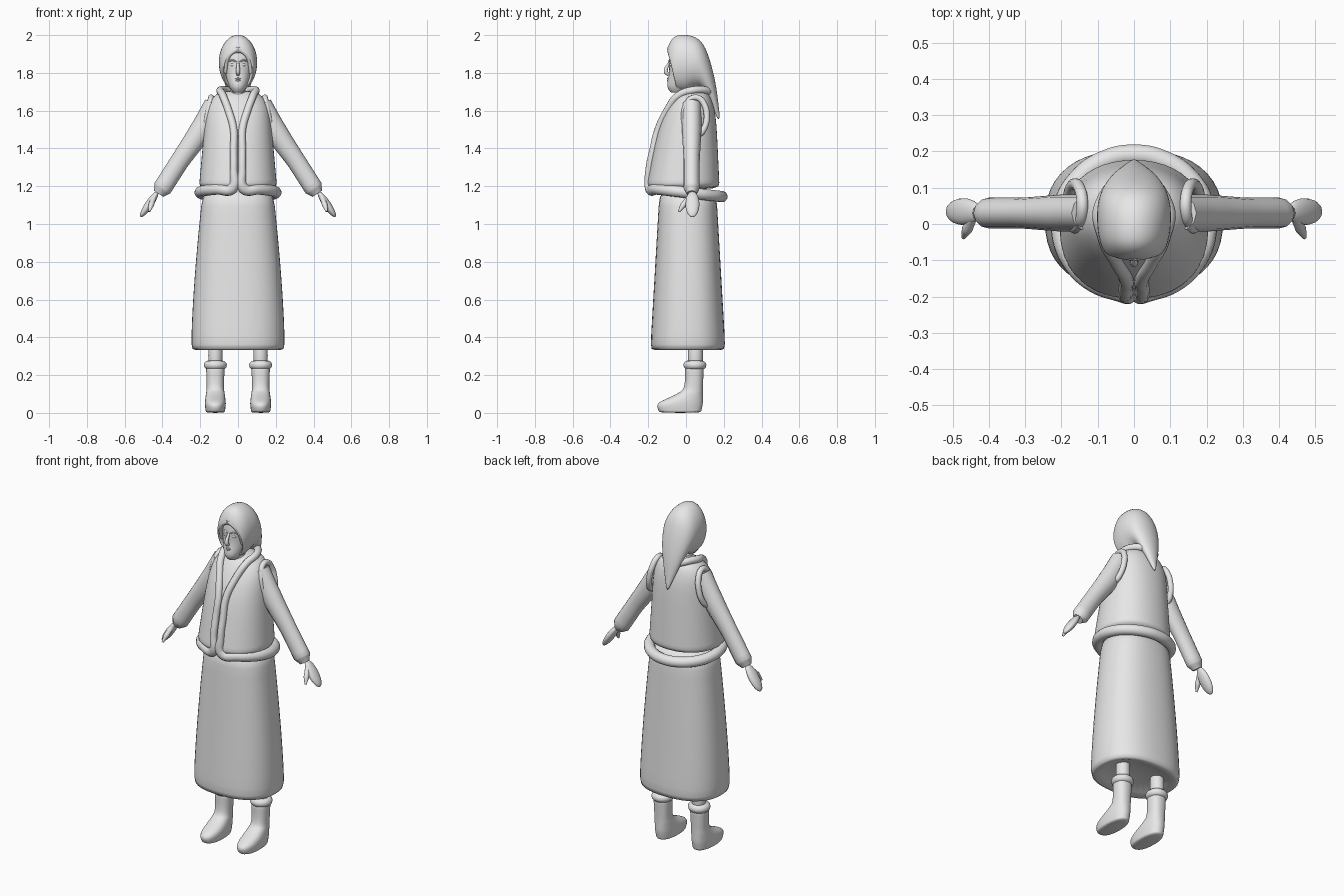
import bpy, bmesh, math
from mathutils import Vector, Matrix

cube = bpy.data.objects.get("Cube")
if cube:
    bpy.data.objects.remove(cube, do_unlink=True)

shade = 0.8
grey = bpy.data.materials.new("plain_grey")
grey.use_nodes = True
grey.diffuse_color = (shade, shade, shade, 1)
grey.node_tree.nodes["Principled BSDF"].inputs["Base Color"].default_value = (shade, shade, shade, 1)


def finish(name, mesh):
    """Put a mesh in the scene with the material and smooth shading."""
    part = bpy.data.objects.new(name, mesh)
    bpy.context.collection.objects.link(part)
    mesh.materials.clear()
    mesh.materials.append(grey)
    for face in mesh.polygons:
        face.use_smooth = True
    return part


def blend(keys, steps=4):
    """Pass a smooth spline through a few key rows of numbers."""
    rows = [Vector(key) for key in (keys[0], *keys, keys[-1])]
    result = []
    for a, b, c, d in zip(rows, rows[1:], rows[2:], rows[3:]):
        for step in range(steps):
            t = step / steps
            result.append(b + (c - a) * (t / 2) + (a * 2 - b * 5 + c * 4 - d) * (t * t / 2)
                          + (b * 3 - a - c * 3 + d) * (t ** 3 / 2))
    return result + [rows[-1]]


def loft(name, rings, power=2, segments=24):
    """Skin closed rings given as (centre, u axis, v axis)."""
    bm = bmesh.new()
    loops = []
    for centre, u, v in rings:
        loop = []
        for i in range(segments):
            angle = math.tau * i / segments
            ca, sa = math.cos(angle), math.sin(angle)
            ca = math.copysign(abs(ca) ** (2 / power), ca)
            sa = math.copysign(abs(sa) ** (2 / power), sa)
            loop.append(bm.verts.new(centre + u * ca + v * sa))
        loops.append(loop)
    for lower, upper in zip(loops, loops[1:]):
        for i in range(segments):
            bm.faces.new((lower[i - 1], lower[i], upper[i], upper[i - 1]))
    bm.faces.new(loops[0])
    bm.faces.new(loops[-1])
    bmesh.ops.recalc_face_normals(bm, faces=bm.faces)
    mesh = bpy.data.meshes.new(name)
    bm.to_mesh(mesh)
    bm.free()
    finish(name, mesh).modifiers.new("rounding", 'SUBSURF').levels = 1


def stack(name, levels, x=0, power=2):
    """Loft of level rings: height, centre y, half depth, half width."""
    loft(name, [(Vector((x, y, z)), Vector((width, 0, 0)), Vector((0, depth, 0)))
                for z, y, depth, width in levels], power)


def tube(name, points, radii, cyclic=False, flat=1, side=1):
    """Smooth round tube; flat squeezes it in y around its first point."""
    curve = bpy.data.curves.new(name, 'CURVE')
    curve.dimensions = '3D'
    curve.bevel_depth = 1
    curve.resolution_u = 6
    curve.use_fill_caps = True
    spline = curve.splines.new('BEZIER')
    spline.bezier_points.add(len(points) - 1)
    spline.use_cyclic_u = cyclic
    if not isinstance(radii, list):
        radii = [radii] * len(points)
    for knot, (x, y, z), radius in zip(spline.bezier_points, points, radii):
        knot.co = (x * side, y, z)
        knot.radius = radius
        knot.handle_left_type = knot.handle_right_type = 'AUTO'
    path = bpy.data.objects.new(name + "_path", curve)
    bpy.context.collection.objects.link(path)
    graph = bpy.context.evaluated_depsgraph_get()
    mesh = bpy.data.meshes.new_from_object(path.evaluated_get(graph))
    bpy.data.objects.remove(path, do_unlink=True)
    middle = points[0][1]
    for vert in mesh.vertices:
        vert.co.y = middle + (vert.co.y - middle) * flat
    finish(name, mesh)


def ball(name, centre, size, tilt=0):
    bm = bmesh.new()
    place = Matrix.Translation(centre) @ Matrix.Rotation(tilt, 4, 'Y') @ Matrix.Diagonal((*size, 1))
    bmesh.ops.create_uvsphere(bm, u_segments=20, v_segments=12, radius=1, matrix=place)
    mesh = bpy.data.meshes.new(name)
    bm.to_mesh(mesh)
    bm.free()
    finish(name, mesh)


# Skirt: narrows towards the waist, with a shallow hollow underneath
skirt = [(0.37, 0.01, 0.1, 0.15), (0.32, 0.01, 0.19, 0.24)]
for i in range(9):
    t = i / 8
    skirt.append((0.35 + 0.85 * t, 0.01, 0.2 - 0.05 * t, 0.25 - 0.065 * t ** 1.5))
stack("skirt", skirt, power=2.4)


# Vest: full belly in front, flatter back, rounding in at the shoulders
def belly(t):
    return 0.215 - 0.1 * t - 0.09 * t ** 5


hem_height, vest_height = 1.18, 0.53
vest = []
for i in range(15):
    t = i / 14
    front, back = belly(t), 0.18 - 0.025 * t - 0.045 * t ** 8
    width = 0.21 * (1 - 0.23 * t - 0.34 * t ** 12)
    vest.append((hem_height + vest_height * t, (back - front) / 2, (back + front) / 2, width))
stack("vest", vest, power=2.2)

# Rolled trim: collar, front edge and hem as one mirrored loop
edge = [(0, 0.13, 1.7), (0.09, 0.05, 1.71), (0.08, -0.04, 1.68), (0.05, -0.1, 1.6)]
for t in (0.6, 0.4, 0.2):
    edge.append((0.023, -belly(t), hem_height + vest_height * t))
thickness = [0.02] * len(edge)
for i in range(8):
    angle = 0.15 + (math.pi - 0.15) * i / 7
    edge.append((0.2 * math.sin(angle), -0.19 * math.cos(angle), 1.167 + 0.022 * math.cos(angle)))
    thickness.append(0.03)
other_edge = [(-x, y, z) for x, y, z in edge[-2:0:-1]]
tube("vest_trim", edge + other_edge, thickness + thickness[-2:0:-1], cyclic=True)

# Neck and head
stack("neck", [(1.62, 0, 0.05, 0.045), (1.7, 0, 0.042, 0.038), (1.78, 0, 0.042, 0.038)])
stack("head", blend([(1.695, -0.05, 0.03, 0.025), (1.73, -0.04, 0.06, 0.048),
                     (1.8, -0.02, 0.07, 0.07), (1.87, -0.02, 0.07, 0.078),
                     (1.93, -0.02, 0.06, 0.06)]))

# Headscarf: top y and z, underside y and z, half width, from face to pointed tail
scarf = blend([(-0.05, 1.9, 0, 1.75, 0.06), (-0.1, 1.92, -0.05, 1.71, 0.08),
               (-0.05, 2, 0, 1.7, 0.1), (0.08, 1.97, 0.04, 1.72, 0.1),
               (0.15, 1.78, 0.09, 1.71, 0.07), (0.18, 1.56, 0.17, 1.55, 0.005)])
loft("headscarf", [(Vector((0, top_y + low_y, top_z + low_z)) / 2, Vector((width, 0, 0)),
                    Vector((0, top_y - low_y, top_z - low_z)) / 2)
                   for top_y, top_z, low_y, low_z, width in scarf])

# Nose and lips
tube("nose", [(0, -0.085, 1.86), (0, -0.106, 1.805), (0, -0.09, 1.79)], [0.006, 0.012, 0.008])
for name, z in (("upper_lip", 1.77), ("lower_lip", 1.76)):
    tube(name, [(-0.02, -0.087, z), (0, -0.095, z), (0.02, -0.087, z)], [0.002, 0.005, 0.002])

for label, side in (("left", 1), ("right", -1)):
    # Eye, brow and parted hair
    ball(label + "_eye", (0.028 * side, -0.077, 1.843), (0.013, 0.01, 0.009))
    tube(label + "_brow", [(0.01, -0.09, 1.86), (0.03, -0.085, 1.867), (0.05, -0.07, 1.86)],
         0.004, side=side)
    tube(label + "_hair", [(0, -0.09, 1.93), (0.05, -0.08, 1.89), (0.07, -0.05, 1.8)],
         0.012, side=side)

    # Sleeve gathered at the wrist, and the armhole roll
    arm = [(0.12, 1.63), (0.2, 1.49), (0.31, 1.33), (0.4, 1.19), (0.42, 1.16)]
    tube(label + "_sleeve", [(x, 0.03, z) for x, z in arm],
         [0.06, 0.06, 0.05, 0.05, 0.03], flat=0.85, side=side)
    hole = []
    for i in range(10):
        up, along = math.sin(math.tau * i / 10), math.cos(math.tau * i / 10)
        hole.append((0.162 - 0.02 * up, 0.05 + 0.06 * along, 1.57 + 0.1 * up))
    tube(label + "_armhole_trim", hole, 0.016, cyclic=True, side=side)

    # Mitten hand
    ball(label + "_hand", (0.47 * side, 0.034, 1.105), (0.021, 0.037, 0.082),
         math.radians(146) * side)
    tube(label + "_thumb", [(0.445, 0.015, 1.14), (0.46, -0.015, 1.1), (0.47, -0.037, 1.066)],
         [0.012, 0.015, 0.006], side=side)

    # Leg, boot and rolled boot top
    x = 0.12 * side
    stack(label + "_leg", [(z, 0.05, 0.04, 0.038) for z in (0.2, 0.3, 0.42)], x)
    stack(label + "_boot", blend([(0, -0.03, 0.11, 0.05), (0.05, -0.03, 0.12, 0.056),
                                  (0.1, 0.02, 0.07, 0.05), (0.14, 0.04, 0.05, 0.046),
                                  (0.25, 0.045, 0.05, 0.05)]), x, power=2.3)
    ring = [math.tau * i / 8 for i in range(8)]
    tube(label + "_boot_cuff", [(x + 0.037 * math.cos(a), 0.047 + 0.037 * math.sin(a), 0.253)
                                for a in ring], 0.024, cyclic=True)
